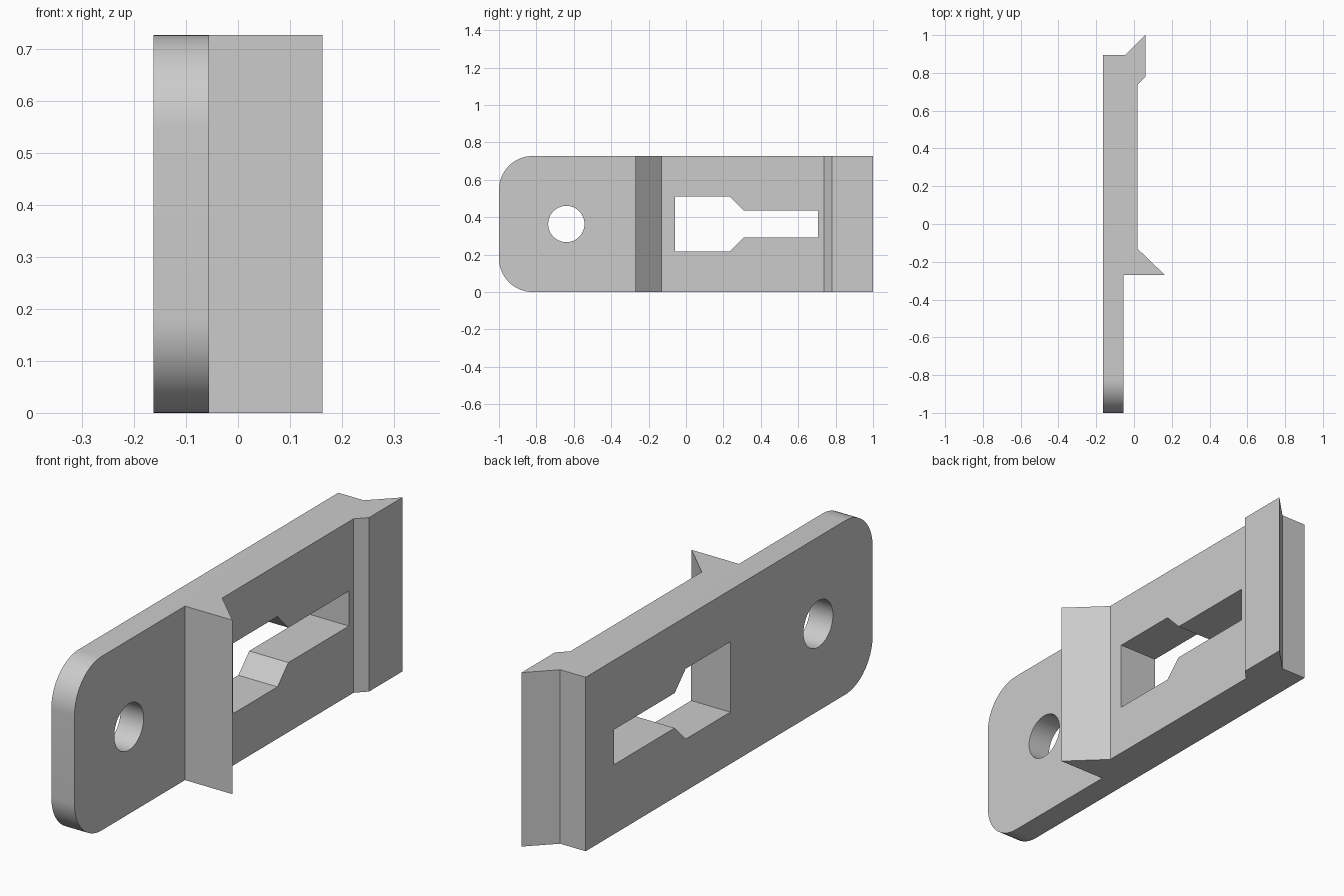
import bpy, bmesh, math
from mathutils import Vector

cube = bpy.data.objects.get("Cube")
if cube:
    bpy.data.objects.remove(cube, do_unlink=True)

HEIGHT = 0.727
MID = HEIGHT / 2

grey = bpy.data.materials.new("light_grey")
grey.use_nodes = True
grey.diffuse_color = (0.6, 0.6, 0.6, 1)
grey.node_tree.nodes["Principled BSDF"].inputs["Base Color"].default_value = (0.6, 0.6, 0.6, 1)


def prism(name, points, direction, round_corners=0):
    """Extrude a closed outline; optionally round the corners at the front end."""
    bm = bmesh.new()
    face = bm.faces.new([bm.verts.new(p) for p in points])
    grown = bmesh.ops.extrude_face_region(bm, geom=[face])["geom"]
    moved = [v for v in grown if isinstance(v, bmesh.types.BMVert)]
    bmesh.ops.translate(bm, verts=moved, vec=Vector(direction))
    if round_corners:
        corners = [e for e in bm.edges
                   if all(v.co.y < -0.99 for v in e.verts)
                   and abs(e.verts[0].co.z - e.verts[1].co.z) < 0.01]
        bmesh.ops.bevel(bm, geom=corners, offset=round_corners, segments=16,
                        profile=0.5, affect='EDGES')
    bmesh.ops.recalc_face_normals(bm, faces=bm.faces)
    mesh = bpy.data.meshes.new(name)
    bm.to_mesh(mesh)
    bm.free()
    mesh.materials.append(grey)
    obj = bpy.data.objects.new(name, mesh)
    bpy.context.collection.objects.link(obj)
    return obj


# Plate profile with the barbed ridge and the hooked end
profile = [(-0.163, -1), (-0.056, -1), (-0.056, -0.27), (0.163, -0.27),
           (0.018, -0.13), (0.018, 0.737), (0.06, 0.78), (0.06, 1),
           (-0.045, 0.895), (-0.163, 0.895)]
plate = prism("latch_plate", [(x, y, 0) for x, y in profile], (0, 0, HEIGHT), 0.18)

# Keyhole slot: wide mouth tapering to a narrow channel, mirrored about mid height
half = [(-0.06, 0.147), (0.235, 0.147), (0.307, 0.073), (0.707, 0.073)]
outline = [(y, MID + z) for y, z in half] + [(y, MID - z) for y, z in reversed(half)]
slot = prism("slot_cutter", [(-0.4, y, z) for y, z in outline], (0.8, 0, 0))

# Round bolt hole
ring = [math.tau * i / 48 for i in range(48)]
hole = prism("hole_cutter", [(-0.4, -0.64 + 0.097 * math.cos(a), MID + 0.097 * math.sin(a))
                             for a in ring], (0.8, 0, 0))

# Cut the openings and drop the cutters
bpy.context.view_layer.objects.active = plate
plate.select_set(True)
for cutter in (slot, hole):
    mod = plate.modifiers.new("cut", 'BOOLEAN')
    mod.operation = 'DIFFERENCE'
    mod.solver = 'EXACT'
    mod.object = cutter
    bpy.ops.object.modifier_apply(modifier=mod.name)
    bpy.data.objects.remove(cutter, do_unlink=True)

bpy.ops.object.shade_smooth_by_angle(angle=math.radians(30))
